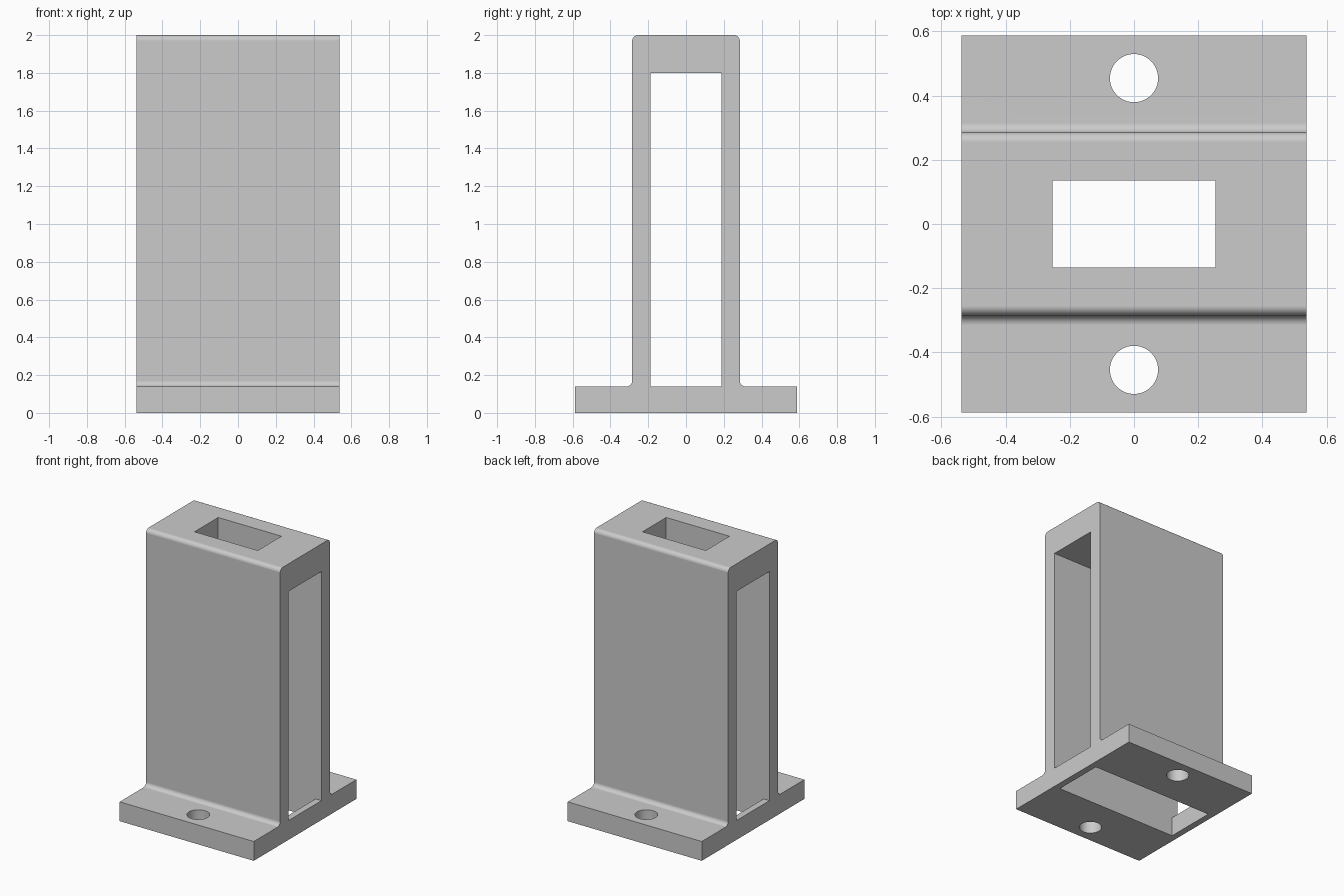
import bpy, bmesh, math
from mathutils import Matrix, Vector

cube = bpy.data.objects.get("Cube")
if cube:
    bpy.data.objects.remove(cube, do_unlink=True)

HALF_X = 0.5375     # half width
BASE_Y = 0.587      # half depth of the base flange
WALL_Y = 0.285      # half depth of the tower
BASE_Z = 0.14       # flange thickness
TOP_Z = 2.0
FILLET = 0.03

# single grey material
grey = bpy.data.materials.new("plain grey")
grey.use_nodes = True
grey.diffuse_color = (0.6, 0.6, 0.6, 1)
grey.node_tree.nodes["Principled BSDF"].inputs["Base Color"].default_value = (0.6, 0.6, 0.6, 1)


def make_object(name, bm):
    bmesh.ops.recalc_face_normals(bm, faces=bm.faces)
    mesh = bpy.data.meshes.new(name)
    bm.to_mesh(mesh)
    bm.free()
    mesh.materials.append(grey)
    obj = bpy.data.objects.new(name, mesh)
    bpy.context.collection.objects.link(obj)
    return obj


def arc(cy, cz, start, end, steps=8):
    angles = [math.radians(start + (end - start) * i / steps) for i in range(steps + 1)]
    return [(cy + FILLET * math.cos(a), cz + FILLET * math.sin(a)) for a in angles]


def box_cutter(name, size, centre):
    bm = bmesh.new()
    bmesh.ops.create_cube(bm, size=1, matrix=Matrix.Translation(centre) @ Matrix.Diagonal((*size, 1)))
    return make_object(name, bm)


def hole_cutter(name, y):
    bm = bmesh.new()
    bmesh.ops.create_cone(bm, cap_ends=True, segments=48, radius1=0.075, radius2=0.075,
                          depth=0.5, matrix=Matrix.Translation((0, y, 0.05)))
    return make_object(name, bm)


# side profile: flange, root fillet, wall, rounded top edge; then mirrored
half = [(BASE_Y, 0), (BASE_Y, BASE_Z)]
half += arc(WALL_Y + FILLET, BASE_Z + FILLET, 270, 180)
half += arc(WALL_Y - FILLET, TOP_Z - FILLET, 0, 90)
outline = half + [(-y, z) for y, z in reversed(half)]

bm = bmesh.new()
face = bm.faces.new([bm.verts.new((-HALF_X, y, z)) for y, z in outline])
extruded = bmesh.ops.extrude_face_region(bm, geom=[face])["geom"]
bmesh.ops.translate(bm, vec=Vector((2 * HALF_X, 0, 0)),
                    verts=[g for g in extruded if isinstance(g, bmesh.types.BMVert)])
tower = make_object("tower_bracket", bm)

# side window, base opening, top slot and screw holes
cutters = [
    box_cutter("window_cutter", (1.5, 0.375, 1.80 - BASE_Z), (0, 0, (1.80 + BASE_Z) / 2)),
    box_cutter("base_opening_cutter", (0.98, 0.375, 0.6), (0, 0, 0)),
    box_cutter("top_slot_cutter", (0.507, 0.271, 0.5), (0, 0, 1.95)),
    hole_cutter("front_hole_cutter", -0.454),
    hole_cutter("back_hole_cutter", 0.454),
]
bpy.ops.object.select_all(action='DESELECT')
tower.select_set(True)
bpy.context.view_layer.objects.active = tower
for cutter in cutters:
    cutter.hide_render = True
    mod = tower.modifiers.new(cutter.name, 'BOOLEAN')
    mod.operation = 'DIFFERENCE'
    mod.solver = 'EXACT'
    mod.object = cutter
    bpy.ops.object.modifier_apply(modifier=mod.name)
    bpy.data.objects.remove(cutter, do_unlink=True)

# smooth fillets and holes, sharp everywhere else
bpy.ops.object.shade_smooth_by_angle(angle=math.radians(30))
weighted = tower.modifiers.new("weighted_normals", 'WEIGHTED_NORMAL')
weighted.keep_sharp = True
